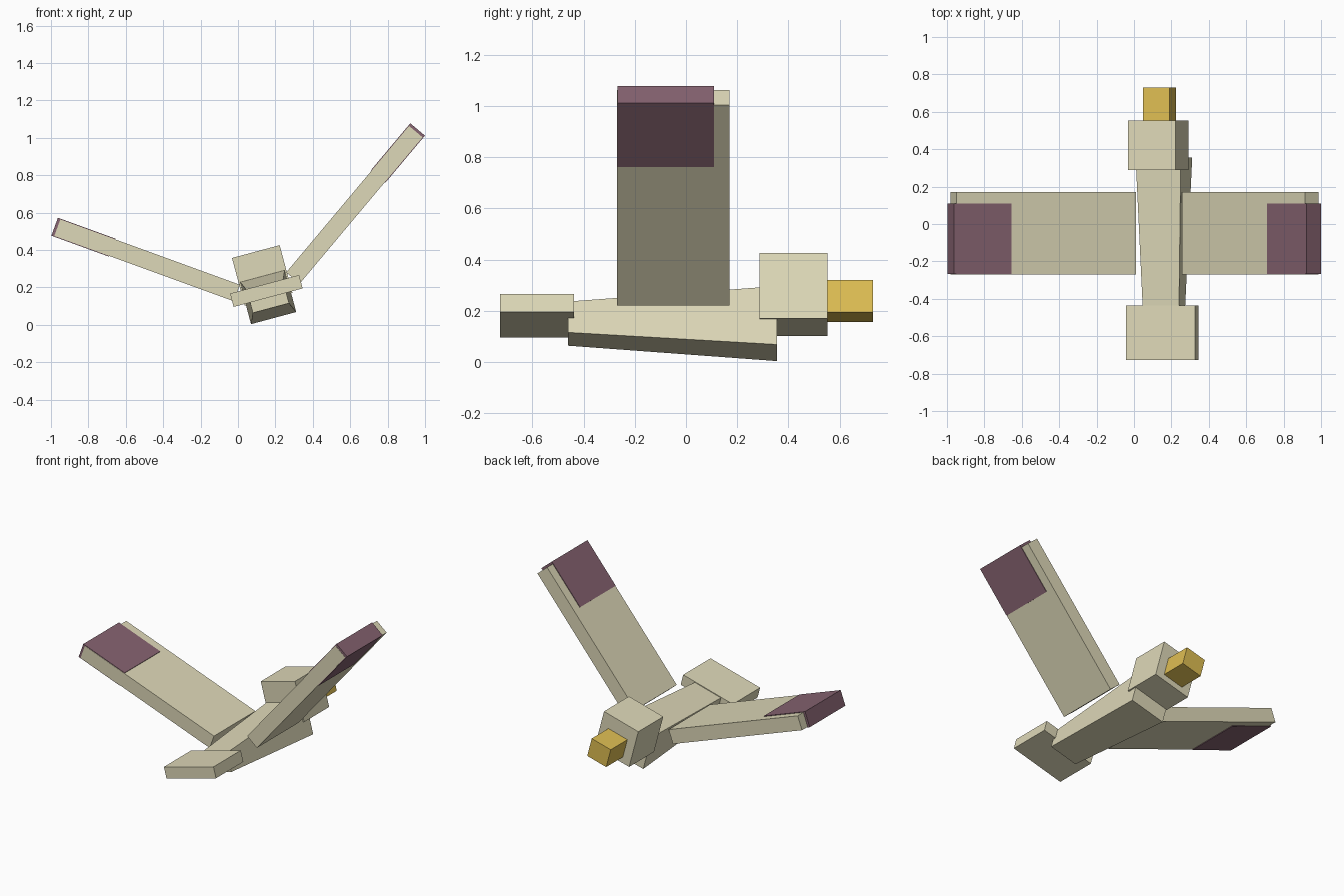
import bpy
from math import radians
from mathutils import Matrix, Vector

cube = bpy.data.objects.get("Cube")
if cube:
    bpy.data.objects.remove(cube, do_unlink=True)


def material(name, rgb):
    m = bpy.data.materials.new(name)
    m.use_nodes = True
    m.diffuse_color = (*rgb, 1)
    m.node_tree.nodes["Principled BSDF"].inputs["Base Color"].default_value = (*rgb, 1)
    return m


cream = material("cream", (0.73, 0.69, 0.48))
plum = material("plum", (0.24, 0.125, 0.165))
yellow = material("beak yellow", (0.73, 0.51, 0.085))

# The whole bird banks to one side around its body centre
BANK = Matrix.Translation((0.16, 0, 0.15)) @ Matrix.Rotation(radians(-15), 4, 'Y')


def block(name, low, high, mat, frame=Matrix(), taper=None):
    """Box between two corners; taper scales the width and height of the -y end."""
    low, high = Vector(low), Vector(high)
    bpy.ops.mesh.primitive_cube_add(size=1)
    ob = bpy.context.object
    ob.name = ob.data.name = name
    for v in ob.data.vertices:
        if taper and v.co.y < 0:
            v.co.x *= taper[0]
            v.co.z *= taper[1]
        v.co = (low + high) / 2 + v.co * (high - low)
    ob.data.transform(BANK @ frame)
    ob.data.materials.append(mat)
    return ob


# Body, narrowing toward the tail
block("body", (-0.125, -0.46, -0.118), (0.125, 0.355, 0.118), cream, taper=(0.8, 0.53))
block("tail", (-0.191, -0.727, -0.005), (0.191, -0.437, 0.069), cream)
block("head", (-0.132, 0.288, -0.014), (0.132, 0.553, 0.25), cream)
block("beak", (-0.073, 0.55, 0.026), (0.073, 0.73, 0.156), yellow)

# Raised wings with slightly thicker plum tips
for side, label in ((1, "left"), (-1, "right")):
    root = Matrix.Translation((side * 0.182, 0, 0.0236))
    root = root @ Matrix.Rotation(radians(-35 * side), 4, 'Y')
    for part, start, end, grow, front, back, mat in (
            ("wing", 0, 1.022, 0, -0.27, 0.17, cream),
            ("wing_tip", 0.71, 1.037, 0.004, -0.2685, 0.11, plum)):
        x0, x1 = sorted((side * start, side * end))
        block(f"{label}_{part}", (x0, front, -grow), (x1, back, 0.094 + grow), mat, root)
